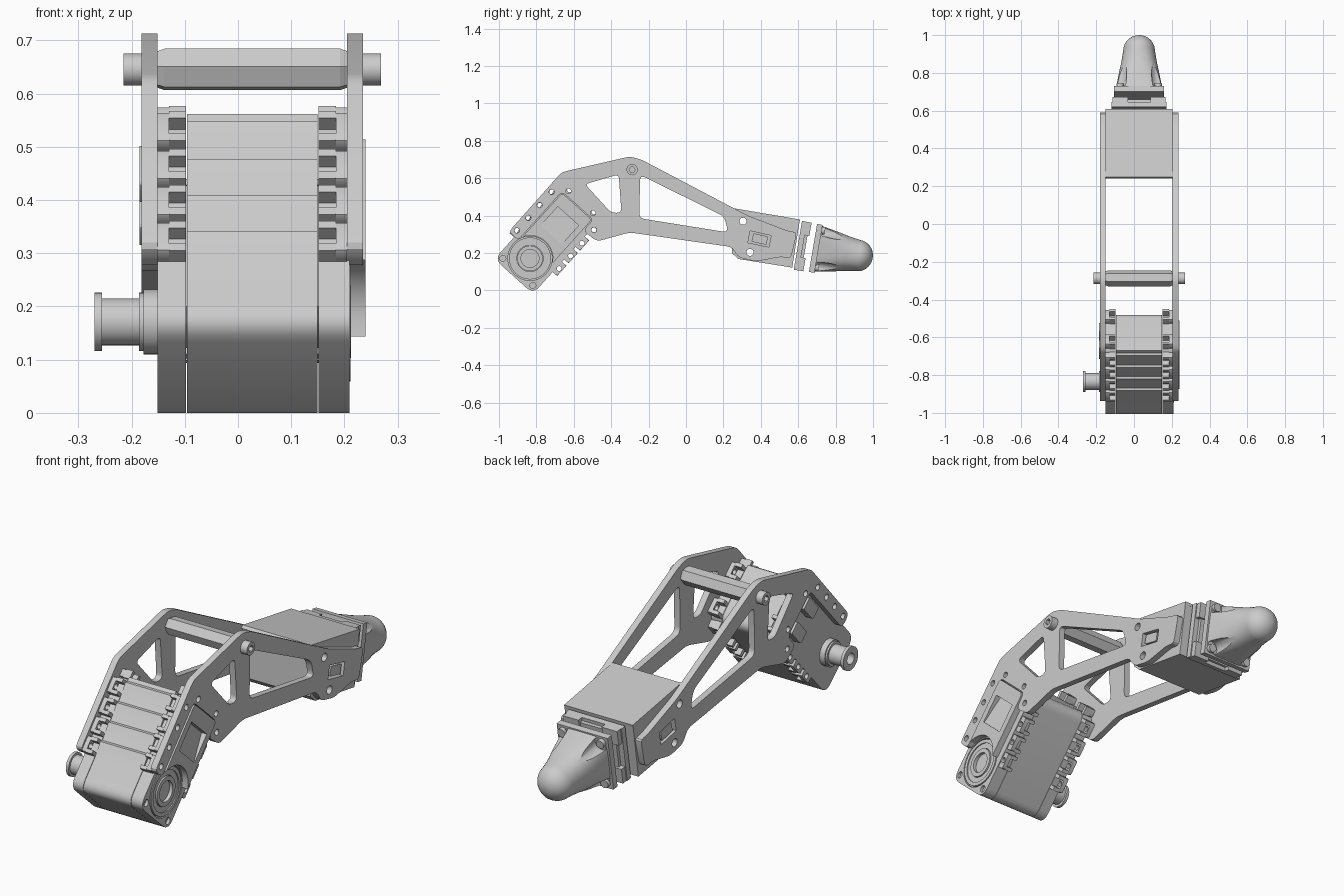
import bpy, bmesh
from math import sin, cos, pi, radians
from mathutils import Vector, Matrix

if "Cube" in bpy.data.objects:
    bpy.data.objects.remove(bpy.data.objects["Cube"])

CX = 0.027                                   # centre plane of the leg
TO_YZ = Matrix(((0, 0, 1, 0), (1, 0, 0, 0), (0, 1, 0, 0), (0, 0, 0, 1)))


def add(name, bm):
    bmesh.ops.remove_doubles(bm, verts=bm.verts, dist=1e-5)
    bmesh.ops.recalc_face_normals(bm, faces=bm.faces)
    me = bpy.data.meshes.new(name)
    bm.to_mesh(me)
    bm.free()
    ob = bpy.data.objects.new(name, me)
    bpy.context.collection.objects.link(ob)
    return ob


def prism(name, loops, x0, x1):
    """Extrude y,z outlines (inner loops become holes) from x0 to x1."""
    cu = bpy.data.curves.new(name, 'CURVE')
    cu.dimensions, cu.fill_mode, cu.extrude = '2D', 'BOTH', abs(x1 - x0) / 2
    for pts in loops:
        sp = cu.splines.new('POLY')
        sp.points.add(len(pts) - 1)
        for p, q in zip(sp.points, pts):
            p.co = (q[0], q[1], 0, 1)
        sp.use_cyclic_u = True
    tmp = bpy.data.objects.new(name, cu)
    bpy.context.collection.objects.link(tmp)
    dg = bpy.context.evaluated_depsgraph_get()
    me = bpy.data.meshes.new_from_object(tmp.evaluated_get(dg))
    bm = bmesh.new()
    bm.from_mesh(me)
    bm.transform(Matrix.Translation(((x0 + x1) / 2, 0, 0)) @ TO_YZ)
    bpy.data.objects.remove(tmp)
    bpy.data.meshes.remove(me)
    return add(name, bm)


def circle(c, r, n=32, a0=0.0):
    return [(c[0] + r * cos(a0 + 2 * pi * i / n), c[1] + r * sin(a0 + 2 * pi * i / n)) for i in range(n)]


def rounded(pts, r, n=5):
    """Round each corner of an outline with a quadratic arc."""
    out = []
    for i, p in enumerate(pts):
        p, a, b = Vector(p), Vector(pts[i - 1]), Vector(pts[(i + 1) % len(pts)])
        d = min(r, (a - p).length * 0.45, (b - p).length * 0.45)
        s, e = p + (a - p).normalized() * d, p + (b - p).normalized() * d
        for k in range(n + 1):
            t = k / n
            q = s * (1 - t) ** 2 + p * (2 * t * (1 - t) * 1.0) + e * t ** 2
            out.append((q.x, q.y))
    return out


# Motor frame: u runs along the motor, v across it, origin on the output axis
AXIS, ANG = (-0.834, 0.171), radians(48)


def uv(u, v):
    return (AXIS[0] + u * cos(ANG) - v * sin(ANG), AXIS[1] + u * sin(ANG) + v * cos(ANG))


def rect(u0, u1, v0, v1):
    return [uv(u0, v0), uv(u1, v0), uv(u1, v1), uv(u0, v1)]


def hull(name, pts):
    bm = bmesh.new()
    for p in pts:
        bm.verts.new(p)
    bmesh.ops.convex_hull(bm, input=bm.verts)
    return add(name, bm)


# Motor body: ribbed middle and two end caps
TAB_U = (0.064, 0.155, 0.246, 0.342)
ribs = [p for u in reversed(TAB_U) for p in (uv(u + .04, .139), uv(u + .03, .15), uv(u - .042, .139))]
base = rounded(rect(-.13, .40, -.139, .139), .05)
mid = base[:12] + [uv(.40, .139)] + ribs + base[18:]
prism("motor_middle", [mid], -.096, .149)
prism("motor_cap_left", [base], -.151, -.098)
screws = [circle(uv(-.097, s * .108), .016, 16) for s in (-1, 1)]
prism("motor_cap_right", [base], .151, .196)
prism("motor_cap_right_rim", [base, circle(AXIS, .118, 48)] + screws, .196, .21)

# Mounting tabs with screw holes and nut slots
walls, strips = [], []
for s in (-1, 1):
    for u in TAB_U:
        lo, hi = sorted((s * .13, s * .171))
        walls += [rounded(rect(u - .037, u + .037, lo, hi), .01, 2), circle(uv(u, s * .152), .013, 16)]
        strips += [rect(u - .037, u - .02, lo, hi), rect(u + .02, u + .037, lo, hi)]
    v = s * .088
    walls += [rounded(rect(.395, .434, v - .037, v + .037), .01, 2), circle(uv(.414, v), .013, 16)]
    strips += [rect(.395, .434, v - .037, v - .02), rect(.395, .434, v + .02, v + .037)]
prism("tab_walls_left", walls, -.151, -.13)
prism("tab_walls_right", walls, .184, .205)
prism("tab_strips_left", strips, -.13, -.098)
prism("tab_strips_right", strips, .151, .184)

# Right side of the motor: idler rings and raised panel with sloped window
prism("idler_ring_outer", [circle(AXIS, .112, 48), circle(AXIS, .095, 48)], .195, .211)
prism("idler_ring_middle", [circle(AXIS, .095, 48), circle(AXIS, .07, 48)], .195, .206)
prism("idler_ring_inner", [circle(AXIS, .068, 48), circle(AXIS, .048, 48)], .195, .212)
arc = [uv((.1225 ** 2 - v * v) ** .5, v) for v in [.107 - .0214 * i for i in range(11)]]
top = rounded(rect(.1, .375, -.107, .107), .02)[6:18]
prism("motor_panel", [arc + top, rect(.17, .305, -.075, .075)], .205, .24)
hull("panel_slope", [(x, *uv(u, v)) for v in (-.075, .075)
                     for x, u in ((.205, .17), (.205, .305), (.236, .17), (.213, .305))])

# Left side of the motor: connectors, output horn and spool
prism("connectors", [rounded(rect(.27, .37, a, a + .06), .012, 3) for a in (-.09, .03)], -.185, -.15)
prism("output_horn", [circle(AXIS, .061, 40)], -.178, -.15)
prism("output_horn_face", [circle(AXIS, .055, 40)], -.186, -.178)
prism("spool_shaft", [circle(AXIS, .044, 40), circle(AXIS, .026, 32)], -.257, -.185)
prism("spool_flange", [circle(AXIS, .055, 40), circle(AXIS, .026, 32)], -.27, -.256)

# Side plates: truss outline that wraps around the motor panel
outline = rounded([(-.30, .716), (-.24, .70), (.26, .437), (.33, .40), (.545, .318), (.594, .31),
                   (.56, .17), (.51, .18), (.375, .155), (.28, .176), (.245, .232), (-.30, .31),
                   (-.476, .262), uv(.30, -.112), uv(.38, -.112), uv(.38, .112), uv(.03, .112),
                   uv(.03, .18), (-.665, .632)], .025, 3)
block_holes = [circle((.305, .37), .019, 20), circle((.342, .203), .019, 20)]
openings = [rounded([(-.54, .568), (-.36, .62), (-.345, .415), (-.40, .415)], .025),
            rounded([(-.245, .617), (.205, .395), (.225, .31), (-.25, .386)], .03)]
window = [(.343, .318), (.455, .293), (.443, .232), (.331, .255)]
plate_holes = [circle(uv(u, .152), .014, 16) for u in TAB_U]
plate_holes += [circle(uv(.342, -.152), .014, 16)] + [circle(uv(.405, s * .088), .014, 16) for s in (-1, 1)]
loops = [outline, window] + openings + block_holes + plate_holes
prism("side_plate_left", loops, -.181, -.151)
prism("side_plate_right", loops, .205, .235)

# Spacer rod with chamfered ends and socket screws
ROD = (-.288, .6455)
prism("spacer_rod", [circle(ROD, .042, 6, radians(-8))], -.138, .192)
for x0, x1 in ((-.151, -.138), (.205, .192)):
    hull("spacer_rod_end", [(x, *p) for x, r in ((x0, .037), (x1, .042)) for p in circle(ROD, r, 6, radians(-8))])
for x0, x1 in ((-.215, -.18), (.234, .269)):
    prism("rod_screw", [circle(ROD, .03), circle(ROD, .016, 6)], x0, x1)
for x0, x1 in ((-.19, -.178), (.232, .244)):
    prism("rod_screw_core", [circle(ROD, .02, 20)], x0, x1)

# Shin block between the plates, with its side bosses
block = [(.25, .435), (.61, .374), (.572, .118), (.27, .171), (.242, .20)]
prism("shin_block", [[(.25, .435), (.608, .374), (.568, .122), (.28, .168), (.245, .20)]] + block_holes, -.151, .205)
prism("shin_cover", [[(.24, .428), (.25, .44), (.61, .379), (.607, .366)]], -.151, .205)
boss = rounded([(.361, .305), (.438, .288), (.43, .243), (.35, .261)], .005, 2)
prism("side_bosses", [boss], -.176, .23)

# Foot frame: a across, b up, s along the foot axis
FC, FW, FP = Vector((.679, .227)), Vector((.986, -.168)), Vector((.168, .986))


def foot(a, b, s):
    q = FC + FW * s + FP * b
    return (CX + a, q.x, q.y)


def foot_box(name, a0, a1, b0, b1, s0, s1):
    return hull(name, [foot(a, b, s) for a in (a0, a1) for b in (b0, b1) for s in (s0, s1)])


def foot_loft(name, rings, n=48):
    """Loft of (s, radius, squareness) rings, closed at both ends."""
    bm, prev = bmesh.new(), None
    for s, r, e in rings:
        cur = []
        for i in range(n):
            c, d = cos(2 * pi * i / n), sin(2 * pi * i / n)
            k = r / (abs(c) ** e + abs(d) ** e) ** (1 / e)
            cur.append(bm.verts.new(foot(k * c, k * d, s)))
        if prev:
            for i in range(n):
                bm.faces.new((prev[i], prev[(i + 1) % n], cur[(i + 1) % n], cur[i]))
        else:
            bm.faces.new(cur)
        prev = cur
    bm.faces.new(prev)
    return add(name, bm)


# End bracket of the shin, with corner pads
foot_box("shin_end_plate", -.145, .145, -.132, .132, -.082, -.055)
for a in (-1, 1):
    for b in (-1, 1):
        lo, hi = sorted((a * .06, a * .14))
        c, d = sorted((b * .06, b * .132))
        foot_box("shin_end_pad", lo, hi, c, d, -.056, -.03)
foot_box("shin_end_core", -.12, .12, -.115, .115, -.056, -.04)

# Foot flange and rounded tip with screw pockets
foot_box("foot_flange", -.132, .132, -.13, .13, 0, .03)
rings = [(.028, .124, 5), (.07, .116, 3.6), (.12, .107, 2.8), (.18, .094, 2.25)]
rings += [(.242 + .082 * sin(t * pi / 24), .084 * cos(t * pi / 24), 2) for t in range(12)]
tip = foot_loft("foot_tip", rings)
for a in (-1, 1):
    for b in (-1, 1):
        cut = []
        for t in range(24):
            ca, cb = a * .1 + .034 * cos(t * pi / 12), b * .1 + .034 * sin(t * pi / 12)
            cut += [foot(ca, cb, .034), foot(ca, cb, .2)]
        cutter = hull("pocket_cutter", cut)
        cutter.hide_render = True
        mod = tip.modifiers.new("pocket", 'BOOLEAN')
        mod.object, mod.solver = cutter, 'EXACT'
        bpy.context.view_layer.objects.active = tip
        bpy.ops.object.modifier_apply(modifier=mod.name)
        bpy.data.objects.remove(cutter)
        hull("foot_screw", [foot(a * .1 + .02 * cos(t * pi / 8), b * .1 + .02 * sin(t * pi / 8), s)
                            for t in range(16) for s in (.025, .048)])

# Smooth curved walls, keep hard edges
bpy.ops.object.select_all(action='SELECT')
bpy.context.view_layer.objects.active = tip
bpy.ops.object.shade_smooth_by_angle(angle=radians(30))
